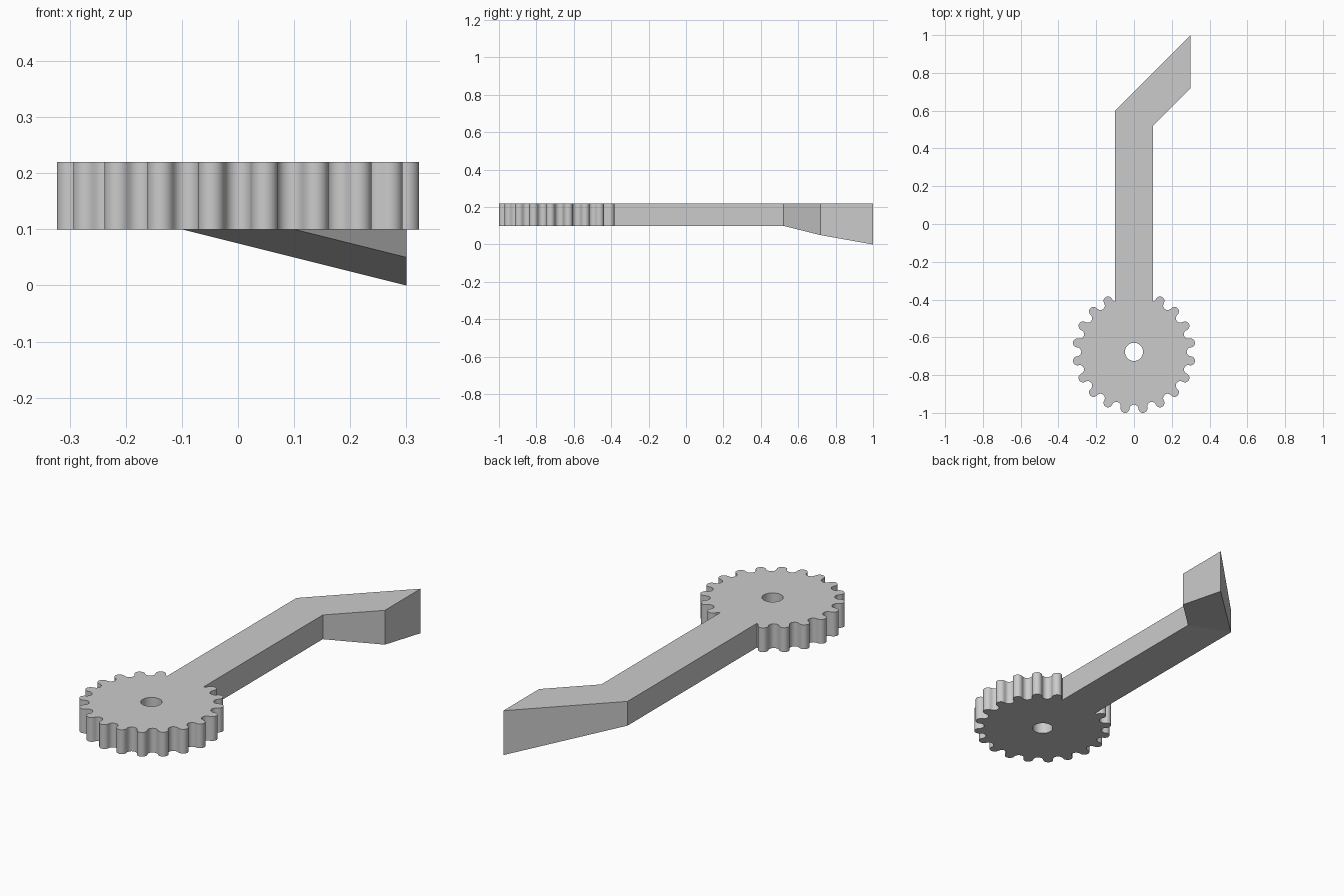
import bpy, bmesh
from math import sin, cos, tan, pi, radians

cube = bpy.data.objects.get("Cube")
if cube:
    bpy.data.objects.remove(cube)

TOP, BASE = 0.22, 0.10
HUB_Y, PITCH, TEETH, HOLE = -0.677, 0.303, 20, 0.048
HALF = 0.10                 # half width of the arm
JOINT_Y = HUB_Y + 0.265     # where the arm meets the gear

grey = bpy.data.materials.new("plain grey")
grey.use_nodes = True
colour = (0.6, 0.6, 0.6, 1)
grey.diffuse_color = colour
grey.node_tree.nodes["Principled BSDF"].inputs["Base Color"].default_value = colour


def prism(name, outline, lows=None, open_edges=(), hole=None):
    """Upright solid over an outline; open edges get no wall, so parts join cleanly."""
    bm = bmesh.new()
    rims = {"low": [], "high": []}
    for loop in [outline] + ([hole] if hole else []):
        n = len(loop)
        zs = lows if lows else [BASE] * n
        low = [bm.verts.new((x, y, z)) for (x, y), z in zip(loop, zs)]
        high = [bm.verts.new((x, y, TOP)) for x, y in loop]
        for i in range(n):
            j = (i + 1) % n
            rims["low"].append(bm.edges.new((low[i], low[j])))
            rims["high"].append(bm.edges.new((high[i], high[j])))
            if loop is hole or i not in open_edges:
                bm.faces.new((low[i], low[j], high[j], high[i]))
    for rim in rims.values():
        bmesh.ops.triangle_fill(bm, use_beauty=True, use_dissolve=False, edges=rim)
    bmesh.ops.recalc_face_normals(bm, faces=bm.faces[:])
    cap = max(bm.faces, key=lambda f: f.calc_center_median().z)
    if cap.normal.z < 0:
        bmesh.ops.reverse_faces(bm, faces=bm.faces[:])
    mesh = bpy.data.meshes.new(name)
    bm.to_mesh(mesh)
    bm.free()
    mesh.materials.append(grey)
    obj = bpy.data.objects.new(name, mesh)
    bpy.context.collection.objects.link(obj)
    bpy.ops.object.select_all(action="DESELECT")
    obj.select_set(True)
    bpy.context.view_layer.objects.active = obj
    bpy.ops.object.shade_smooth_by_angle(angle=radians(35))
    return obj


def gear_outline(steps=10):
    """Alternating round teeth and round gaps, starting beside the arm."""
    step = pi / TEETH
    r = PITCH * tan(step / 2)
    points = []
    for k in range(2 * TEETH):
        a = pi / 2 + step * (k + 1)
        turn = 1 if k % 2 == 0 else -1      # teeth bulge out, gaps bulge in
        for s in range(steps):
            d = a - pi / 2 + turn * pi * s / steps
            points.append((PITCH * cos(a) + r * cos(d),
                           HUB_Y + PITCH * sin(a) + r * sin(d)))
    kept = [p for p in points if abs(p[0]) > HALF + 0.001 or p[1] < HUB_Y]
    return [(-HALF, JOINT_Y)] + kept + [(HALF, JOINT_Y)]


# Gear with its axle hole
outline = gear_outline()
axle = [(HOLE * cos(2 * pi * i / 40), HUB_Y + HOLE * sin(2 * pi * i / 40)) for i in range(40)]
prism("gear", outline, open_edges=(len(outline) - 1,), hole=axle)

# Straight arm
elbow_in, elbow_out = (HALF, 0.52), (-HALF, 0.60)
prism("arm", [(-HALF, JOINT_Y), (HALF, JOINT_Y), elbow_in, elbow_out], open_edges=(0, 2))

# Angled tip whose underside slopes down
prism("angled_tip", [elbow_out, elbow_in, (0.30, 0.72), (0.30, 1.0)],
      lows=[BASE, BASE, 0.05, 0.0], open_edges=(0,))
